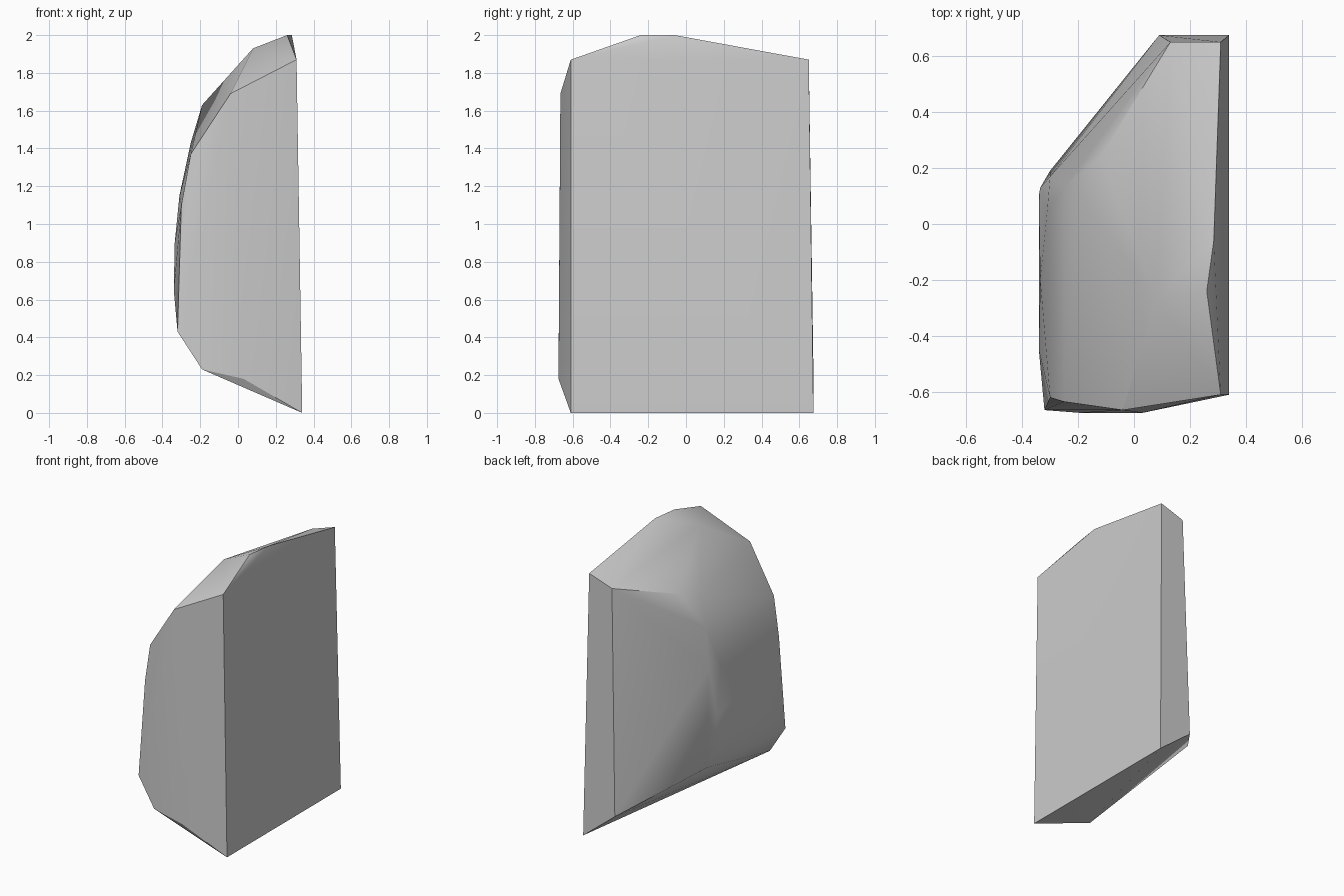
import bpy
import bmesh
import math

# Remove the default cube only
default_cube = bpy.data.objects.get("Cube")
if default_cube:
    bpy.data.objects.remove(default_cube, do_unlink=True)


def make_material(name, colour):
    material = bpy.data.materials.new(name)
    material.use_nodes = True
    material.diffuse_color = colour
    shader = next(n for n in material.node_tree.nodes if n.type == "BSDF_PRINCIPLED")
    shader.inputs["Base Color"].default_value = colour
    return material


def make_hull(name, outlines, material):
    """Wrap a convex skin around several corner outlines."""
    mesh = bpy.data.meshes.new(name)
    bm = bmesh.new()
    for outline in outlines:
        for corner in outline:
            bm.verts.new(corner)
    bmesh.ops.convex_hull(bm, input=bm.verts[:])
    loose = [v for v in bm.verts if not v.link_faces]
    bmesh.ops.delete(bm, geom=loose, context="VERTS")
    # Merge the nearly flat triangles of the cut sides
    bmesh.ops.dissolve_limit(bm, angle_limit=math.radians(1.5),
                             verts=bm.verts[:], edges=bm.edges[:])
    bmesh.ops.recalc_face_normals(bm, faces=bm.faces[:])
    bm.to_mesh(mesh)
    bm.free()
    mesh.materials.append(material)
    obj = bpy.data.objects.new(name, mesh)
    bpy.context.collection.objects.link(obj)
    return obj


# Flat split side of the rock
split_side = [(.34, .675, 0), (.31, .65, 1.87), (.285, -.06, 2),
              (.31, -.61, 1.87), (.34, -.61, 0)]

# Front side, from the top down to the base
front_side = [(-.04, -.665, 1.69), (-.25, -.635, 1.37), (-.3, -.62, 1.1),
              (-.32, -.665, .43), (-.19, -.675, .23), (.03, -.675, .18)]

# Narrow back side and the slanted side beside it
back_side = [(.13, .65, 1.81), (.09, .675, .2), (-.3, .19, .47),
             (-.12, .24, 1.68), (-.335, .13, .83), (-.3, .17, 1.17)]

# Crown and weathered outer bulge
crown = [(.26, -.24, 2), (.08, -.27, 1.93), (-.19, .1, 1.63)]
outer_bulge = [(-.25, .13, 1.43), (-.31, .05, 1.15), (-.335, -.2, .9),
               (-.34, -.45, .65), (-.34, .1, .65)]

stone = make_material("stone grey", (.6, .6, .6, 1))
rock = make_hull("rock_slab",
                 [split_side, front_side, back_side, crown, outer_bulge], stone)

# Soft weathered faces with crisp split edges
bpy.ops.object.select_all(action="DESELECT")
rock.select_set(True)
bpy.context.view_layer.objects.active = rock
bpy.ops.object.shade_smooth_by_angle(angle=math.radians(30))
